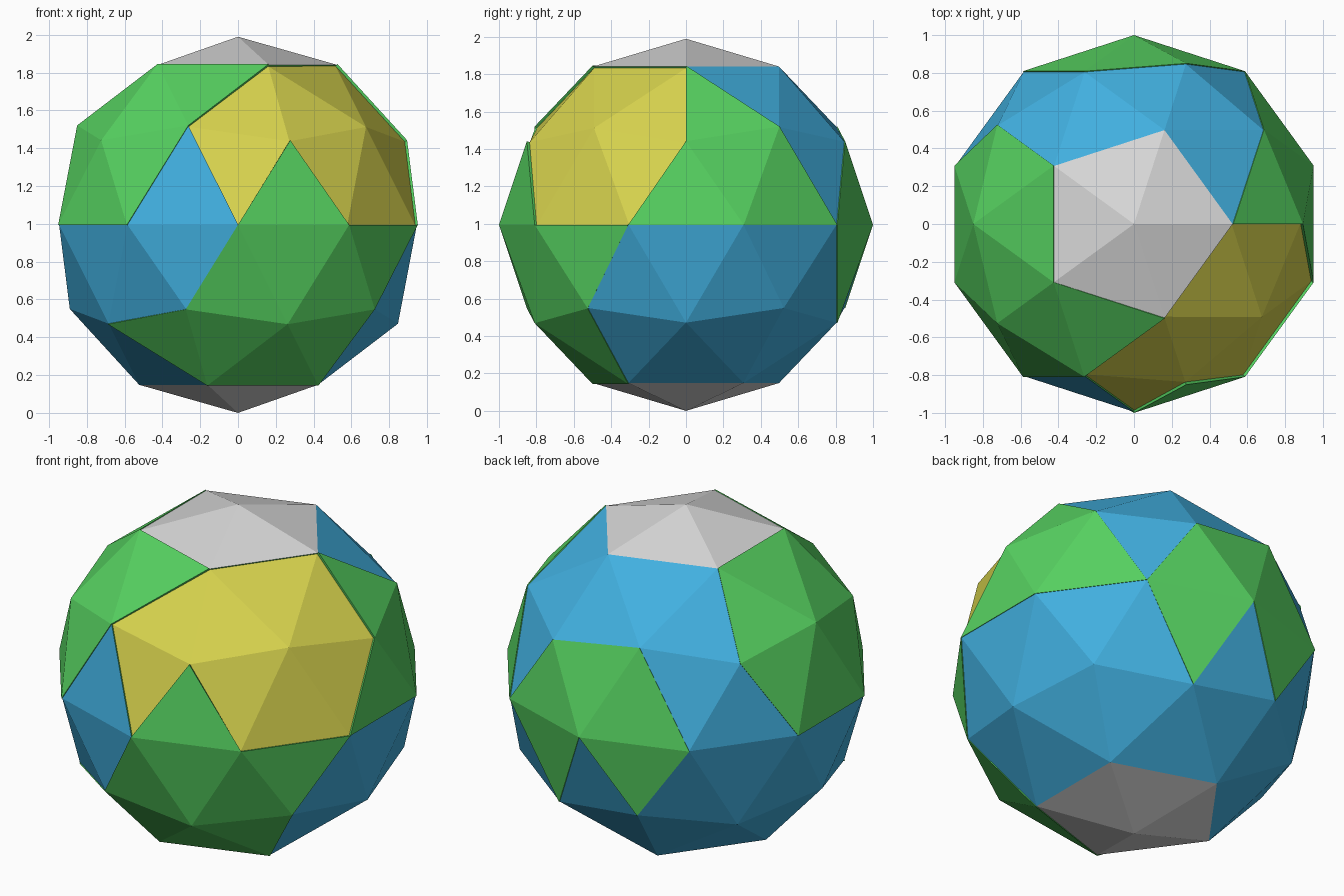
import bpy, bmesh, math

cube = bpy.data.objects.get("Cube")
if cube:
    bpy.data.objects.remove(cube, do_unlink=True)

COLOURS = {
    "G": ("land green", (0.095, 0.65, 0.12)),
    "B": ("ocean blue", (0.053, 0.43, 0.74)),
    "W": ("polar white", (0.68, 0.68, 0.68)),
    "Y": ("desert yellow", (0.68, 0.65, 0.075)),
}
KEYS = list(COLOURS)

# Bands of facets from pole to pole: lowest facet height, colours by azimuth
# from +x, and whether the first sector is centred on +x (0.5) or starts there.
BANDS = [
    (0.82, "W", 0),
    (0.67, "BBGGY", 0),
    (0.45, "GBBBGGGYYY", 0),
    (0.25, "GBGBGGGYYY", 0),
    (0.0, "GGGGBGGBGY", 0.5),
    (-0.25, "BBGGBBBBGG", 0.5),
    (-0.45, "BBBBBBBGGB", 0),
    (-0.67, "BBBBBBGGGB", 0),
    (-0.82, "BBBBG", 0.5),
    (-2, "W", 0),
]


def region_index(centre):
    """Colour index of a facet from its height and azimuth."""
    for lowest, pattern, shift in BANDS:
        if centre.z > lowest:
            turn = math.atan2(centre.y, centre.x) / math.tau % 1
            n = len(pattern)
            return KEYS.index(pattern[int(turn * n + shift) % n])


def sink(bm, keys, depth):
    """Press the regions of the given colours slightly into the globe."""
    faces = [f for f in bm.faces if KEYS[f.material_index] in keys]
    walls = bmesh.ops.inset_region(bm, faces=faces, thickness=0, depth=-depth,
                                   use_boundary=True, use_even_offset=True)["faces"]
    for f in walls:
        f.material_index = KEYS.index("G")


# Faceted globe
bm = bmesh.new()
bmesh.ops.create_icosphere(bm, subdivisions=2, radius=1)
for face in bm.faces:
    face.material_index = region_index(face.calc_center_median())
    face.smooth = False

# Water and ice lie just below the land, the desert a little deeper
sink(bm, "BWY", 0.005)
sink(bm, "Y", 0.01)
bmesh.ops.translate(bm, verts=bm.verts, vec=(0, 0, -min(v.co.z for v in bm.verts)))

mesh = bpy.data.meshes.new("globe")
bm.to_mesh(mesh)
bm.free()

for name, rgb in COLOURS.values():
    mat = bpy.data.materials.new(name)
    mat.use_nodes = True
    mat.diffuse_color = (*rgb, 1)
    mat.node_tree.nodes["Principled BSDF"].inputs["Base Color"].default_value = (*rgb, 1)
    mesh.materials.append(mat)

globe = bpy.data.objects.new("globe", mesh)
bpy.context.scene.collection.objects.link(globe)
